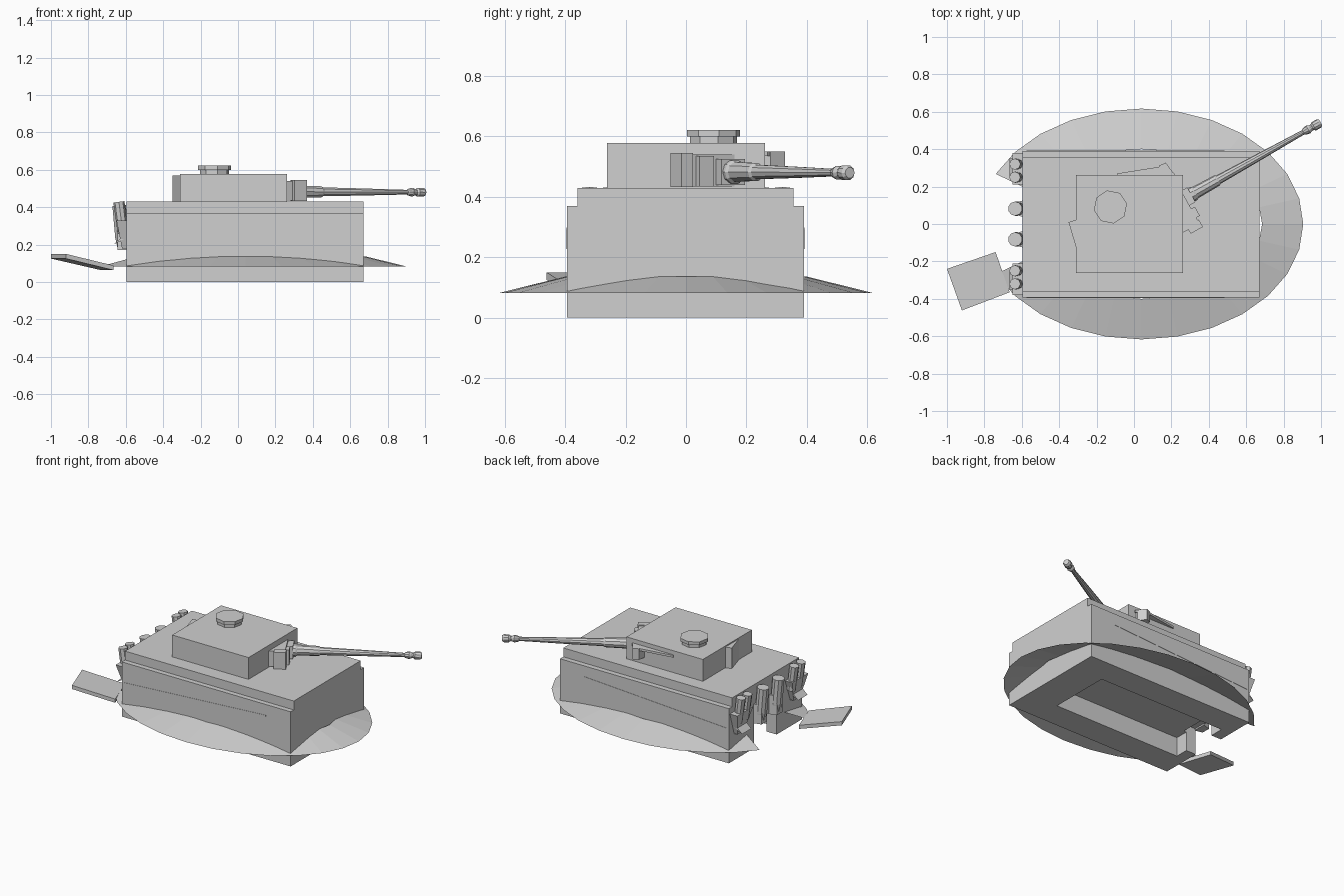
import bpy, math
from mathutils import Vector, Matrix

if "Cube" in bpy.data.objects:
    bpy.data.objects.remove(bpy.data.objects["Cube"])

grey = bpy.data.materials.new("plain grey")
grey.diffuse_color = (0.63, 0.63, 0.63, 1)
grey.use_nodes = True
grey.node_tree.nodes["Principled BSDF"].inputs["Base Color"].default_value = grey.diffuse_color


def add(name, verts, faces):
    me = bpy.data.meshes.new(name)
    me.from_pydata([tuple(v) for v in verts], [], faces)
    me.update()
    me.materials.append(grey)
    ob = bpy.data.objects.new(name, me)
    bpy.context.collection.objects.link(ob)
    return ob


def loft(name, rings, caps=True):
    """Skin between equally sized rings, counter-clockwise along the path."""
    n = len(rings[0])
    verts = [v for r in rings for v in r]
    faces = [(k * n + i, k * n + (i + 1) % n, (k + 1) * n + (i + 1) % n, (k + 1) * n + i)
             for k in range(len(rings) - 1) for i in range(n)]
    if caps:
        faces += [tuple(range(n))[::-1], tuple(range((len(rings) - 1) * n, len(rings) * n))]
    return add(name, verts, faces)


def prism(name, pts, z0, z1):
    return loft(name, [[(x, y, z) for x, y in pts] for z in (z0, z1)])


def box(name, x0, x1, y0, y1, z0, z1):
    return prism(name, [(x0, y0), (x1, y0), (x1, y1), (x0, y1)], z0, z1)


def lathe(name, start, direction, profile, sides):
    """Turned part: profile is (distance, radius) along direction."""
    q = Vector(direction).to_track_quat('Z', 'Y')
    rings = [[Vector(start) + q @ Vector((r * math.cos(a), r * math.sin(a), d))
              for a in (2 * math.pi * i / sides for i in range(sides))] for d, r in profile]
    return loft(name, rings)


# Hull: stepped cross-section run along x, hollowed from below
section = [(-.394, 0), (.391, 0), (.391, .37), (.356, .37), (.356, .43), (-.36, .43), (-.36, .37), (-.394, .37)]
hull = loft("hull", [[(x, y, z) for y, z in section] for x in (-.595, .67)])
cutters = [box("belly_cutter", -.52, .44, -.21, .215, -.1, .13),
           box("rear_slot_cutter", -.7, -.5, -.12, .12, -.11, .18)]
for c in cutters:
    c.hide_render = True
    c.hide_viewport = True
    m = hull.modifiers.new(c.name, 'BOOLEAN')
    m.object = c
    m.operation = 'DIFFERENCE'
    m.solver = 'EXACT'

# Ground skirt: sloping oval ring, open at the rear
N = 28
verts, faces = [], []
for i in range(-12, 13):
    a = 2 * math.pi * i / N
    c, s = math.cos(a), math.sin(a)
    verts += [(.04 + .865 * c, .617 * s, .082), (.04 + .645 * c, .4 * s, .136)]
for k in range(24):
    faces.append((2 * k, 2 * k + 2, 2 * k + 3, 2 * k + 1))
add("skirt", verts, faces)

# Tilted loose plate behind the hull
plate = [(-1, -.24, .15), (-.92, -.462, .15), (-.665, -.365, .088), (-.74, -.15, .09)]
loft("loose_plate", [[(x, y, z - .025) for x, y, z in plate], plate])

# Side cables
for y0, y1, n in ((-.396, -.39, "left"), (.387, .393, "right")):
    rings = [[(x, y0, z), (x, y1, z), (x, y1, z + .007), (x, y0, z + .007)]
             for x, z in ((-.575, .228), (.485, .291))]
    loft("cable_" + n, rings)

# Turret block with the parts that poke out of it
box("turret", -.31, .262, -.262, .262, .43, .578)
prism("rear_bin", [(-.35, .01), (-.31, -.125), (-.26, -.1), (-.3, .025)], .43, .57)
prism("side_panel", [(-.09, .27), (-.09, .25), (.22, .25), (.215, .27), (.165, .31), (.13, .305)], .535, .55)
prism("side_bracket", [(.125, .255), (.205, .255), (.205, .28), (.17, .328), (.135, .312)], .475, .55)

# Cupola
for name, r, z0, z1 in (("cupola_base", .08, .575, .6), ("cupola_lid", .09, .6, .622)):
    prism(name, [(-.126 + r * math.cos(a), .091 + r * math.sin(a))
                 for a in (math.pi * (i + .25) / 4 for i in range(8))], z0, z1)

# Gun mantlet and barrel, turned to one side
ang = math.radians(29.2)
turn = Matrix.Rotation(ang, 3, 'Z')


def local(u, v, z):
    return Vector((.27, .13, z)) + turn @ Vector((u, v, 0))


def gun_block(name, u0, u1, v0, v1, z0, z1):
    corners = [(u0, v0), (u1, v0), (u1, v1), (u0, v1)]
    loft(name, [[local(u, v, z) for u, v in corners] for z in (z0, z1)])


gun_block("mantlet", -.1, .008, -.15, .09, .435, .54)
gun_block("mantlet_pillar", -.06, .015, -.175, -.13, .432, .545)
gun_block("mantlet_rib", .0, .03, -.115, -.06, .435, .535)
gun_block("mantlet_face", .0, .045, -.04, .05, .44, .525)
lathe("barrel", local(.0, .005, .483), (math.cos(ang), math.sin(ang), -.004),
      [(0, .04), (.06, .04), (.07, .034), (.2, .031), (.21, .025), (.45, .02),
       (.73, .013), (.735, .018), (.76, .024), (.775, .017), (.785, .017),
       (.795, .025), (.825, .025), (.837, .018)], 10)

# Rear exhausts with shields
for y, n in ((.082, "right"), (-.082, "left")):
    lathe("exhaust_" + n, (-.615, y, .18), (-.09, 0, 1), [(0, .03), (.06, .038), (.23, .038)], 10)
    prism("exhaust_shield_" + n, [(-.645, y - .03), (-.59, y - .045), (-.59, y + .045), (-.645, y + .03)], .17, .3)

# Rear corner filters: paired canisters on a tapering bracket
for s, n in ((1, "right"), (-1, "left")):
    for y in (.25, .32):
        lathe(f"filter_{n}", (-.615, s * y, .26), (-.13, 0, 1), [(0, .028), (.17, .03)], 8)
    lower = [(-.62, s * .3 - .035, .18), (-.59, s * .3 - .035, .18), (-.59, s * .3 + .035, .18), (-.62, s * .3 + .035, .18)]
    upper = [(-.65, s * .295 - .085, .33), (-.59, s * .295 - .085, .33), (-.59, s * .295 + .085, .33), (-.65, s * .295 + .085, .33)]
    loft("filter_bracket_" + n, [lower, upper])
    loft("filter_pipe_" + n, [[(-.665, s * .3 - .05, .2), (-.59, s * .3 - .05, .24), (-.59, s * .3 - .05, .27)],
                              [(-.665, s * .3 + .05, .2), (-.59, s * .3 + .05, .24), (-.59, s * .3 + .05, .27)]])
